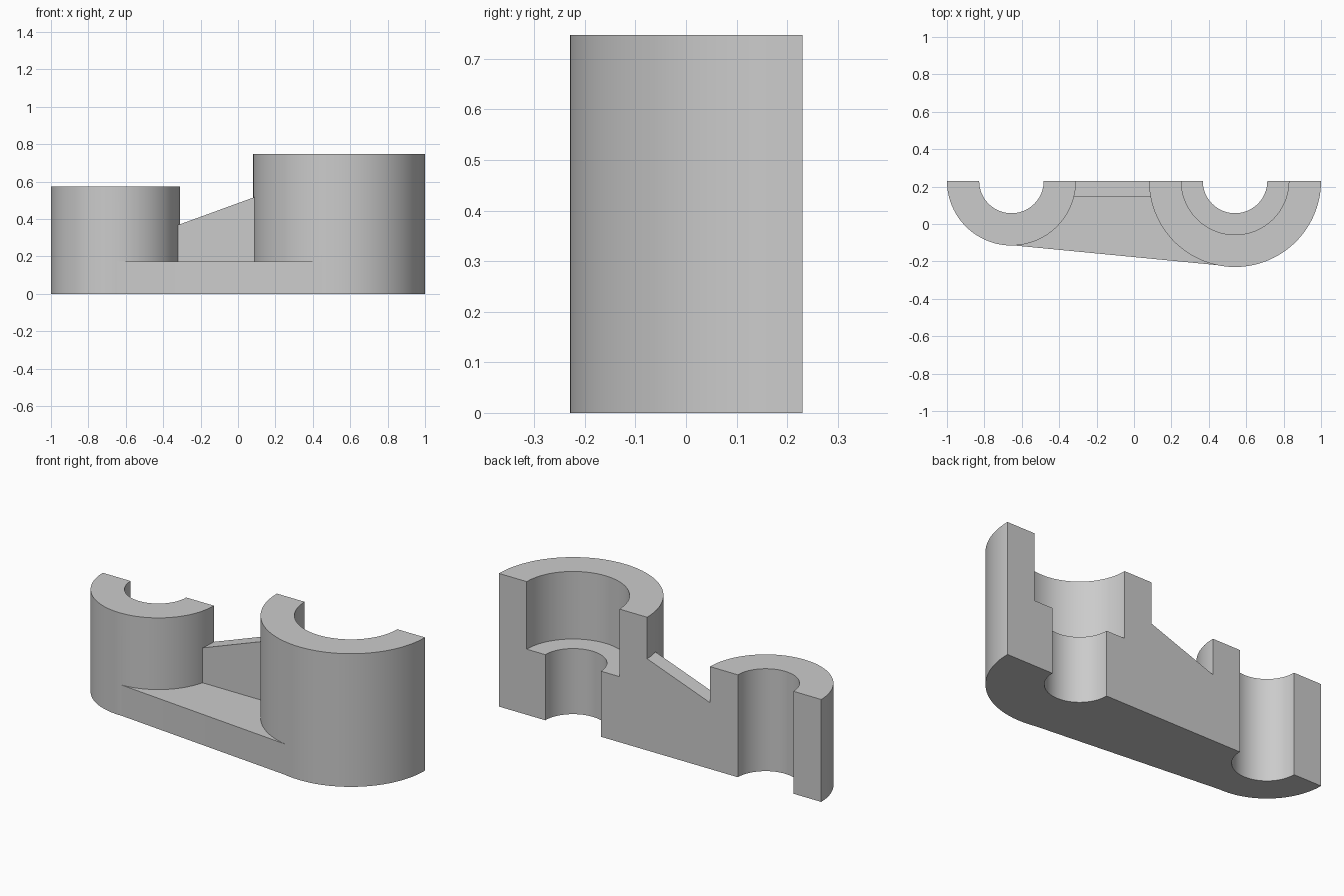
import bpy, bmesh, math
from mathutils import Matrix

if "Cube" in bpy.data.objects:
    bpy.data.objects.remove(bpy.data.objects["Cube"])

SEG = 128
CUT_Y = 0.23            # section plane through both bores
LOW = -0.1              # solids start below the floor and are trimmed at z = 0
SMALL_X, SMALL_R, SMALL_H = -0.6552, 0.3448, 0.5747
BIG_X, BIG_R, BIG_H = 0.5402, 0.4598, 0.7471
PLATE_H, BORE_R = 0.1724, 0.1724
COUNTERBORE_R, COUNTERBORE_Z = 0.2874, 0.368


def finish(bm, name):
    bmesh.ops.recalc_face_normals(bm, faces=bm.faces)
    mesh = bpy.data.meshes.new(name)
    bm.to_mesh(mesh)
    bm.free()
    obj = bpy.data.objects.new(name, mesh)
    bpy.context.collection.objects.link(obj)
    return obj


def cylinder(name, x, r, z0, z1):
    bm = bmesh.new()
    m = Matrix.Translation((x, CUT_Y, (z0 + z1) / 2)) @ Matrix.Rotation(math.pi / SEG, 4, 'Z')
    bmesh.ops.create_cone(bm, cap_ends=True, segments=SEG, radius1=r, radius2=r,
                          depth=z1 - z0, matrix=m)
    return finish(bm, name)


def prism(name, points, offset):
    bm = bmesh.new()
    face = bm.faces.new([bm.verts.new(p) for p in points])
    out = bmesh.ops.extrude_face_region(bm, geom=[face])
    verts = [v for v in out['geom'] if isinstance(v, bmesh.types.BMVert)]
    bmesh.ops.translate(bm, verts=verts, vec=offset)
    return finish(bm, name)


def combine(body, tool, operation):
    mod = body.modifiers.new(operation, 'BOOLEAN')
    mod.operation, mod.solver, mod.object = operation, 'EXACT', tool
    bpy.context.view_layer.objects.active = body
    bpy.ops.object.modifier_apply(modifier=mod.name)
    bpy.data.objects.remove(tool, do_unlink=True)


# Two bosses
body = cylinder("link_bracket", SMALL_X, SMALL_R, LOW, SMALL_H)
combine(body, cylinder("large_boss", BIG_X, BIG_R, LOW, BIG_H), 'UNION')

# Base plate with its slanted side running tangent to the bosses
s = (BIG_R - SMALL_R) / (BIG_X - SMALL_X)
c = math.sqrt(1 - s * s)
inset = 0.003
a, b = SMALL_R - inset, BIG_R - inset
plate = prism("base_plate", [
    (SMALL_X - a * s, CUT_Y - a * c, LOW), (BIG_X - b * s, CUT_Y - b * c, LOW),
    (BIG_X, CUT_Y + 0.1, LOW), (SMALL_X, CUT_Y + 0.1, LOW)], (0, 0, PLATE_H - LOW))
combine(body, plate, 'UNION')

# Sloping rib between the bosses
def rib_z(x):
    return 0.517 + 0.364 * (x - 0.088)

x0, x1, y0 = -0.42, 0.18, CUT_Y - 0.0862
rib = prism("rib", [(x0, y0, LOW / 2), (x1, y0, LOW / 2),
                    (x1, y0, rib_z(x1)), (x0, y0, rib_z(x0))], (0, 0.15, 0))
combine(body, rib, 'UNION')

# Through bores and counterbore
for x in (SMALL_X, BIG_X):
    combine(body, cylinder("bore", x, BORE_R, -0.3, 1), 'DIFFERENCE')
combine(body, cylinder("counterbore", BIG_X, COUNTERBORE_R, COUNTERBORE_Z, 1), 'DIFFERENCE')

# Keep only the front half above the floor
keep = prism("section_box", [(-2, -2, 0), (2, -2, 0), (2, CUT_Y, 0), (-2, CUT_Y, 0)], (0, 0, 2))
combine(body, keep, 'INTERSECT')

# Smooth cylinder walls with crisp edges
bpy.ops.object.select_all(action='DESELECT')
body.select_set(True)
bpy.context.view_layer.objects.active = body
bpy.ops.object.shade_smooth_by_angle(angle=math.radians(30))
